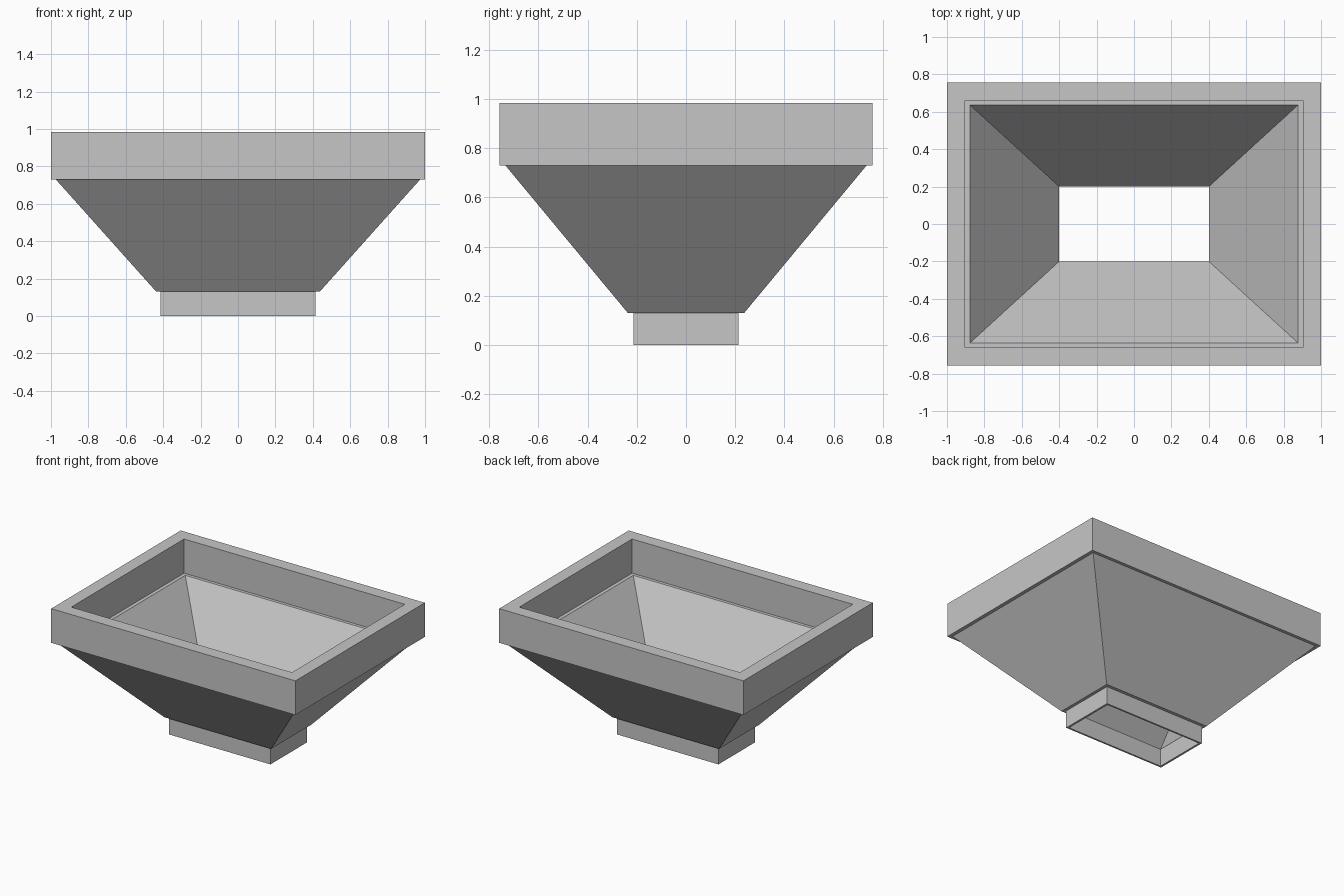
import bpy
import bmesh

cube = bpy.data.objects.get("Cube")
if cube:
    bpy.data.objects.remove(cube, do_unlink=True)

# Single flat grey
grey = bpy.data.materials.new("light grey")
grey.use_nodes = True
colour = (0.565, 0.565, 0.565, 1)
grey.diffuse_color = colour
grey.node_tree.nodes["Principled BSDF"].inputs["Base Color"].default_value = colour


def rectangular_tube(name, bottom, top, outer_bottom, outer_top, inner_bottom, inner_top):
    """Open four-sided tube; each size is the half width in x and y."""
    bm = bmesh.new()

    def loop(half, z):
        corners = ((-1, -1), (1, -1), (1, 1), (-1, 1))
        return [bm.verts.new((sx * half[0], sy * half[1], z)) for sx, sy in corners]

    loops = [loop(outer_bottom, bottom), loop(outer_top, top),
             loop(inner_top, top), loop(inner_bottom, bottom)]
    # Bridge outside, top lip, inside and bottom lip
    for k in range(4):
        a, b = loops[k], loops[(k + 1) % 4]
        for i in range(4):
            j = (i + 1) % 4
            bm.faces.new((a[i], a[j], b[j], b[i]))
    bmesh.ops.recalc_face_normals(bm, faces=bm.faces)
    mesh = bpy.data.meshes.new(name)
    bm.to_mesh(mesh)
    bm.free()
    mesh.materials.append(grey)
    obj = bpy.data.objects.new(name, mesh)
    bpy.context.collection.objects.link(obj)
    return obj


neck_top, rim_bottom, rim_top = 0.13, 0.73, 0.983
opening = (0.4, 0.2)
neck_outer = (0.415, 0.213)
rim_outer = (1.0, 0.757)
rim_inner = (0.904, 0.66)

# Straight outlet neck, sloped funnel and thick upper rim
rectangular_tube("outlet_neck", 0, neck_top, neck_outer, neck_outer, opening, opening)
rectangular_tube("funnel_walls", neck_top, rim_bottom,
                 (0.437, 0.236), (0.974, 0.734), opening, (0.877, 0.636))
rectangular_tube("upper_rim", rim_bottom, rim_top, rim_outer, rim_outer, rim_inner, rim_inner)
